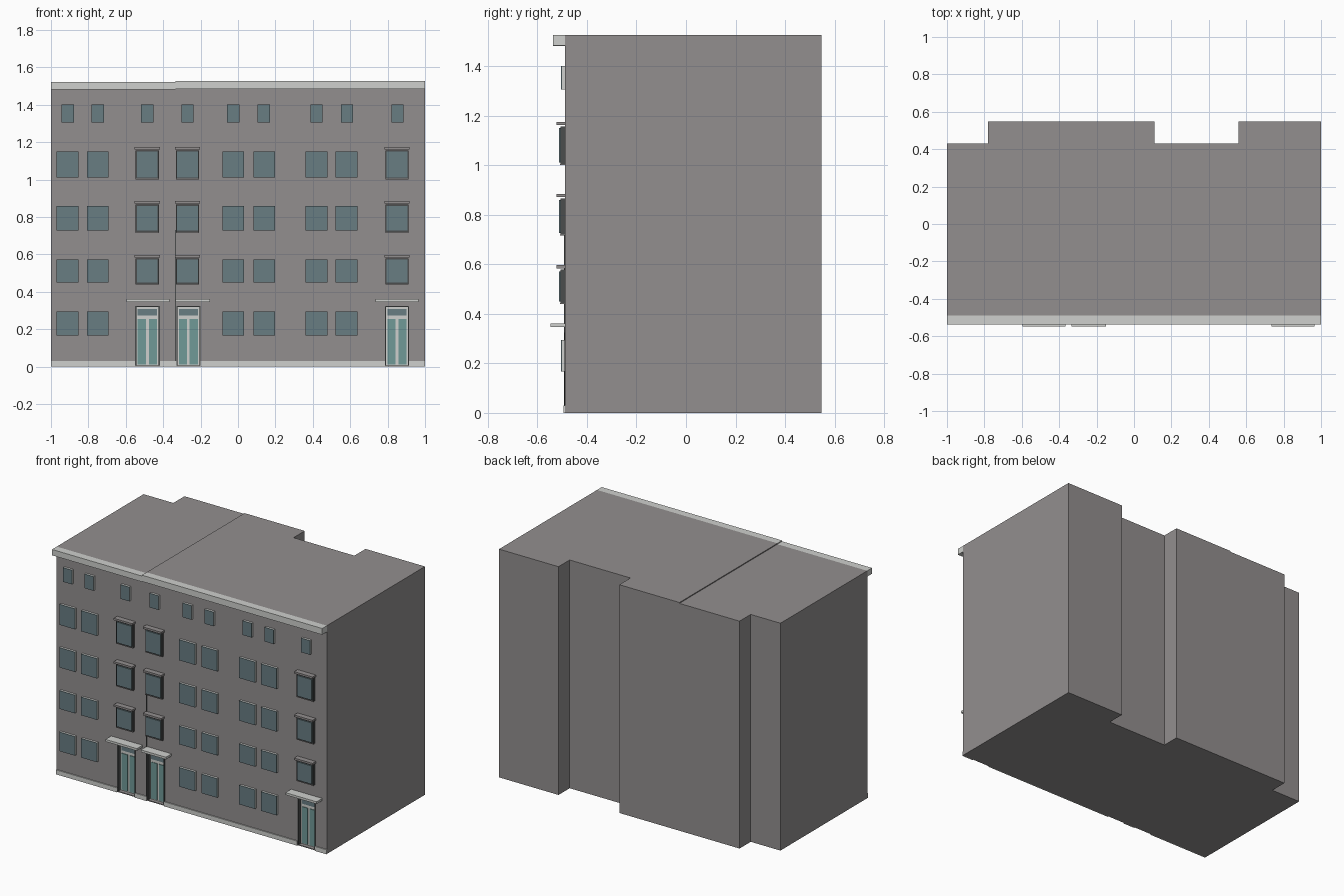
import bpy, bmesh

if "Cube" in bpy.data.objects:
    bpy.data.objects.remove(bpy.data.objects["Cube"])

WALL = -0.488   # front wall plane


def material(name, r, g, b):
    m = bpy.data.materials.new(name)
    m.diffuse_color = (r, g, b, 1)
    m.use_nodes = True
    m.node_tree.nodes["Principled BSDF"].inputs["Base Color"].default_value = m.diffuse_color
    return m


grey = material("wall grey", 0.29, 0.275, 0.275)
light = material("light stone", 0.62, 0.63, 0.61)
glass = material("window glass", 0.14, 0.205, 0.225)
teal = material("door glass", 0.16, 0.32, 0.31)
dark = material("dark frame", 0.07, 0.075, 0.075)


def finish(name, bm, mat):
    bmesh.ops.recalc_face_normals(bm, faces=bm.faces[:])
    me = bpy.data.meshes.new(name)
    bm.to_mesh(me)
    bm.free()
    me.materials.append(mat)
    ob = bpy.data.objects.new(name, me)
    bpy.context.collection.objects.link(ob)
    return ob


def boxes(name, mat, items):
    """One object from boxes given as (x0, x1, y0, y1, z0, z1)."""
    bm = bmesh.new()
    for x0, x1, y0, y1, z0, z1 in items:
        vs = bmesh.ops.create_cube(bm, size=1)["verts"]
        for v in vs:
            v.co = (x1 if v.co.x > 0 else x0,
                    y1 if v.co.y > 0 else y0,
                    z1 if v.co.z > 0 else z0)
    return finish(name, bm, mat)


def prism(name, mat, outline, z0, z1):
    bm = bmesh.new()
    f = bm.faces.new([bm.verts.new((x, y, z0)) for x, y in outline])
    up = bmesh.ops.extrude_face_region(bm, geom=[f])["geom"]
    for v in up:
        if isinstance(v, bmesh.types.BMVert):
            v.co.z = z1
    return finish(name, bm, mat)


def ring(x0, x1, y0, y1, z0, z1, t):
    """Rectangular border of width t outside the opening."""
    return [(x0 - t, x0, y0, y1, z0 - t, z1 + t), (x1, x1 + t, y0, y1, z0 - t, z1 + t),
            (x0, x1, y0, y1, z0 - t, z0), (x0, x1, y0, y1, z1, z1 + t)]


# Two adjoining building blocks with stepped rear walls
SEAM = -0.335
left = prism("left_block", grey, [(-1, WALL), (SEAM, WALL), (SEAM, 0.548), (-0.78, 0.548),
                                  (-0.78, 0.43), (-1, 0.43)], 0, 1.521)
right = prism("right_block", grey, [(SEAM, WALL), (1, WALL), (1, 0.548), (0.56, 0.548),
                                    (0.56, 0.43), (0.11, 0.43), (0.11, 0.548),
                                    (SEAM, 0.548)], 0, 1.527)

# Recessed doorways
doors = [(-0.55, -0.418), (-0.33, -0.2), (0.785, 0.915)]
REC = WALL + 0.035
cutter = boxes("doorway_cutter", grey,
               [(a, b, WALL - 0.1, REC, 0.006, 0.325) for a, b in doors])
cutter.hide_render = True
cutter.hide_viewport = True
for ob in (left, right):
    mod = ob.modifiers.new("doorways", 'BOOLEAN')
    mod.operation = 'DIFFERENCE'
    mod.solver = 'EXACT'
    mod.object = cutter

# Door frames, leaves, transoms and dark surrounds
frames, leaves, transoms, edges = [], [], [], []
for a, b in doors:
    m = (a + b) / 2
    frames.append((a + 0.006, b - 0.006, REC - 0.01, REC, 0.006, 0.32))
    for p, q in ((a + 0.014, m - 0.007), (m + 0.007, b - 0.014)):
        leaves.append((p, q, REC - 0.014, REC - 0.008, 0.012, 0.255))
    transoms.append((a + 0.014, b - 0.014, REC - 0.014, REC - 0.008, 0.275, 0.308))
    edges += [(a, a + 0.006, WALL - 0.003, REC, 0.006, 0.325),
              (b - 0.006, b, WALL - 0.003, REC, 0.006, 0.325),
              (a + 0.006, b - 0.006, WALL - 0.003, REC, 0.319, 0.325)]
boxes("door_frames", light, frames)
boxes("door_leaves", teal, leaves)
boxes("door_transoms", glass, transoms)
boxes("door_surrounds", dark, edges)

# Flat canopies over the doors
boxes("door_canopies", light, [(a, b, -0.548, WALL, 0.347, 0.362)
                               for a, b in ((-0.597, -0.365), (-0.335, -0.15), (0.735, 0.965))])

# Plain windows: pane on a slim pale casing
panes, casings = [], []


def plain(x0, x1, z0, z1):
    casings.append((x0, x1, WALL - 0.013, WALL, z0, z1))
    panes.append((x0, x1, WALL - 0.016, WALL - 0.013, z0, z1))


rows = [(0.167, 0.295), (0.45, 0.572), (0.727, 0.86), (1.012, 1.15)]
for x in (-0.912, -0.75, -0.025, 0.14, 0.42, 0.58):
    for z0, z1 in rows:
        plain(x - 0.058, x + 0.058, z0, z1)
for x in (-0.91, -0.75, -0.485, -0.27, -0.025, 0.137, 0.42, 0.583, 0.853):
    plain(x - 0.033, x + 0.033, 1.307, 1.402)
boxes("plain_window_casings", light, casings)
boxes("plain_window_panes", glass, panes)

# Stair windows above the doors: projecting pane, frame, sill and lintel
bays, rims, caps = [], [], []
for x in (-0.485, -0.27, 0.85):
    for z0, z1 in rows[1:]:
        bays.append((x - 0.055, x + 0.055, WALL - 0.026, WALL, z0, z1))
        rims += ring(x - 0.055, x + 0.055, WALL - 0.018, WALL, z0, z1, 0.007)
        caps.append((x - 0.068, x + 0.068, -0.524, WALL, z1 + 0.012, z1 + 0.025))
        caps.append((x - 0.062, x + 0.062, WALL - 0.02, WALL, z0 - 0.011, z0 - 0.007))
boxes("stair_window_panes", glass, bays)
boxes("stair_window_frames", dark, rims)
boxes("stair_window_lintels", grey, caps)

# Base strip between the doors
boxes("plinth", light, [(a, b, WALL - 0.007, WALL, 0, 0.03) for a, b in
                        ((-1, -0.55), (-0.418, -0.33), (-0.2, 0.785), (0.915, 1))])

# Roof cornice, one length per block
boxes("cornice", light, [(-1, SEAM, -0.538, WALL, 1.482, 1.521),
                         (SEAM, 1, -0.538, WALL, 1.485, 1.527)])
# Drainpipe along the joint
boxes("drainpipe", dark, [(SEAM - 0.002, SEAM + 0.004, WALL - 0.004, WALL, 0.03, 0.73)])
